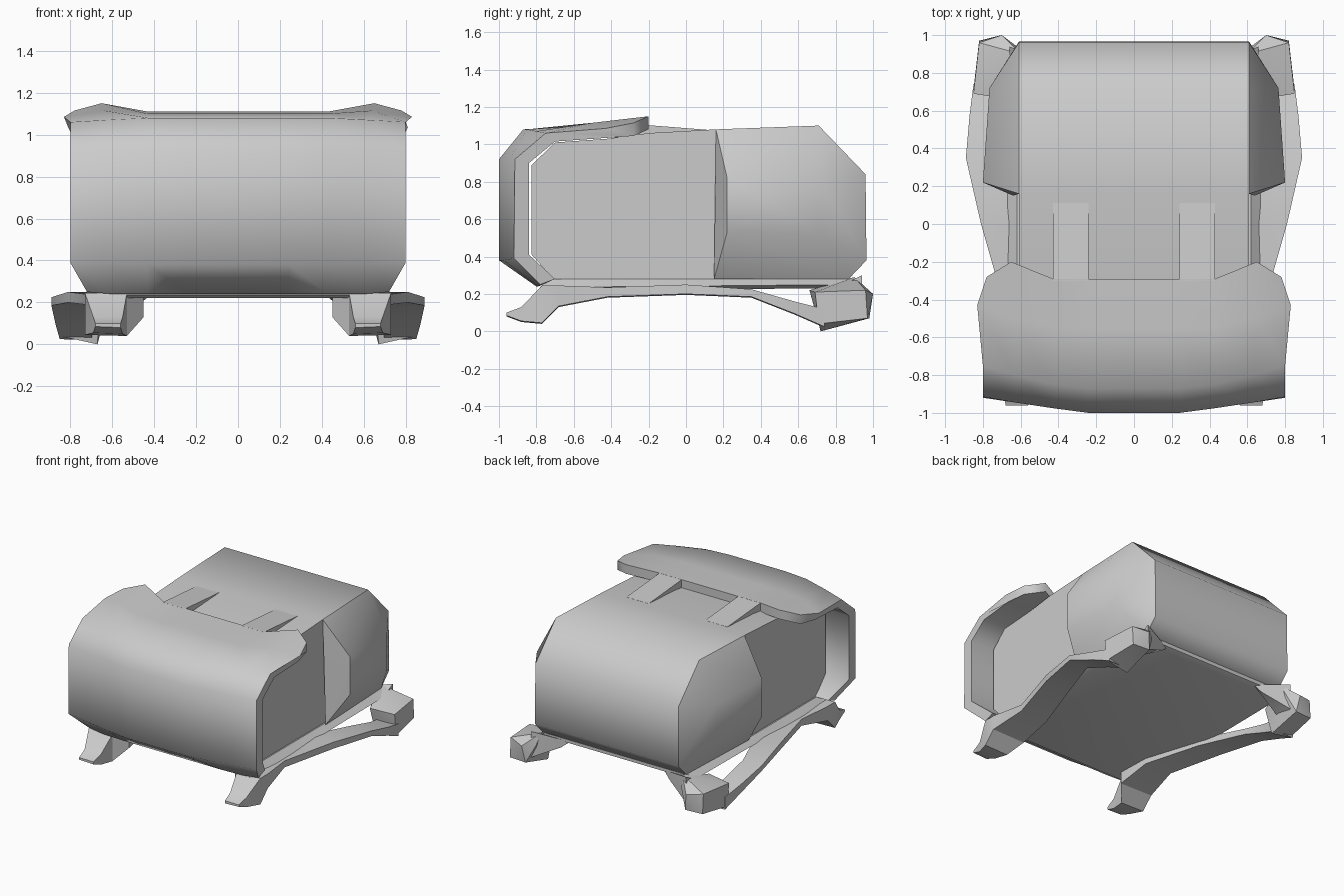
import bpy, bmesh, math


def finish(bm, name, angle):
    bmesh.ops.recalc_face_normals(bm, faces=bm.faces)
    me = bpy.data.meshes.new(name)
    bm.to_mesh(me)
    bm.free()
    ob = bpy.data.objects.new(name, me)
    bpy.context.collection.objects.link(ob)
    bpy.ops.object.select_all(action='DESELECT')
    bpy.context.view_layer.objects.active = ob
    ob.select_set(True)
    bpy.ops.object.shade_smooth_by_angle(angle=math.radians(angle))
    return ob


def loft(name, sections, angle=30):
    # closed cross-sections joined in order, capped at both ends
    bm = bmesh.new()
    rings = [[bm.verts.new(p) for p in s] for s in sections]
    n = len(rings[0])
    for a, b in zip(rings, rings[1:]):
        for i in range(n):
            j = (i + 1) % n
            bm.faces.new((a[i], a[j], b[j], b[i]))
    bm.faces.new(rings[0])
    bm.faces.new(rings[-1])
    return finish(bm, name, angle)


def hull(name, points, angle=30):
    bm = bmesh.new()
    for p in points:
        bm.verts.new(p)
    r = bmesh.ops.convex_hull(bm, input=bm.verts)
    junk = [v for v in r['geom_interior'] if isinstance(v, bmesh.types.BMVert)]
    bmesh.ops.delete(bm, geom=junk, context='VERTS')
    bmesh.ops.dissolve_limit(bm, angle_limit=0.02, verts=bm.verts, edges=bm.edges)
    return finish(bm, name, angle)


def flip(points, s):
    return [(x * s, y, z) for x, y, z in points]


# main body: side profile extruded across
profile = [(0.16, 1.08), (0.71, 1.10), (0.96, 0.84), (0.965, 0.38), (0.87, 0.28),
           (0.72, 0.26), (-0.70, 0.27), (-0.825, 0.41), (-0.825, 0.89),
           (-0.70, 1.01), (-0.42, 1.03), (-0.20, 1.06)]
loft("main_body", [[(x, y, z) for y, z in profile] for x in (-0.61, 0.61)], 60)

# floor with sloping sills
hull("floor_sill", [(x * s, y, z) for s in (-1, 1) for x, y, z in
                    [(0.62, -0.74, 0.28), (0.62, 0.86, 0.28), (0.67, -0.78, 0.235),
                     (0.67, 0.86, 0.25), (0.62, -0.76, 0.22), (0.62, 0.82, 0.23)]])

# wrap-around front shell: columns from the centre to the side rim
inner = [(-0.70, 0.28), (-0.84, 0.41), (-0.84, 0.90), (-0.70, 1.015), (-0.42, 1.035)]
columns = [
    [(0.24, -0.29, 1.11), (0.24, -0.55, 1.10), (0.24, -0.87, 1.08),
     (0.24, -1.0, 0.92), (0.24, -1.0, 0.38), (0.24, -0.80, 0.24)],
    [(0.43, -0.29, 1.11), (0.43, -0.55, 1.10), (0.43, -0.85, 1.08),
     (0.43, -0.975, 0.92), (0.43, -0.975, 0.38), (0.43, -0.80, 0.24)],
    [(0.65, -0.20, 1.15), (0.64, -0.50, 1.115), (0.63, -0.80, 1.07),
     (0.63, -0.945, 0.92), (0.63, -0.945, 0.385), (0.60, -0.79, 0.24)],
    [(0.78, -0.28, 1.115), (0.83, -0.43, 1.085), (0.80, -0.75, 1.06),
     (0.80, -0.915, 0.92), (0.80, -0.92, 0.39), (0.72, -0.78, 0.25)],
]
sections = []
for col in columns:
    xs = [col[5][0], col[4][0], col[3][0], col[2][0], col[1][0] - 0.02]
    yb, zb = col[0][1:]
    back = (col[0][0], yb, zb - 0.07)
    sections.append(col + [(x, y, z) for x, (y, z) in zip(xs, inner)] + [back])
loft("front_shell", [flip(s, -1) for s in reversed(sections)] + sections, 58)

for side, s in (("right", 1), ("left", -1)):
    # ramped strip fading from the shell into the roof
    hull(side + "_roof_strip", flip([(x, y, z) for x in (0.24, 0.43) for y, z in
                                    [(-0.30, 1.11), (-0.30, 1.03), (0.11, 1.078), (0.11, 1.04)]], s))

    # rear side bulge
    hull(side + "_rear_bulge", flip([
        (0.61, 0.16, 1.08), (0.61, 0.71, 1.10), (0.61, 0.96, 0.84), (0.61, 0.965, 0.38),
        (0.61, 0.87, 0.28), (0.64, 0.15, 0.28), (0.80, 0.22, 0.82), (0.80, 0.22, 0.53),
        (0.765, 0.72, 0.80), (0.765, 0.72, 0.52)], s), 35)

    # skid beam: inner x, outer x, y, bottom z, top z
    beam = [(0.56, 0.68, -0.96, 0.08, 0.10), (0.55, 0.69, -0.88, 0.05, 0.13),
            (0.53, 0.73, -0.77, 0.04, 0.245), (0.45, 0.73, -0.68, 0.13, 0.245),
            (0.46, 0.69, -0.42, 0.18, 0.235), (0.60, 0.81, 0.0, 0.195, 0.25),
            (0.73, 0.89, 0.35, 0.18, 0.225), (0.72, 0.87, 0.58, 0.09, 0.16),
            (0.69, 0.85, 0.74, 0.02, 0.12)]
    loft(side + "_skid_beam", [flip([(a, y, b), (c, y, b + 0.005), (c, y, t), (a, y, t)], s)
                               for a, c, y, b, t in beam], 30)

    # rear foot
    hull(side + "_rear_foot", flip([
        (0.60, 0.90, 0.29), (0.66, 0.66, 0.22), (0.85, 0.69, 0.21), (0.82, 0.96, 0.22),
        (0.70, 1.0, 0.20), (0.67, 0.72, 0.0), (0.85, 0.71, 0.04), (0.82, 0.97, 0.07),
        (0.68, 0.98, 0.07), (0.62, 0.94, 0.20)], s))

    # tapering strut under the back edge
    hull(side + "_rear_strut", flip([
        (0.40, 0.84, 0.25), (0.66, 0.78, 0.22), (0.66, 0.94, 0.30),
        (0.66, 0.94, 0.10), (0.66, 0.80, 0.10), (0.46, 0.86, 0.20)], s))
